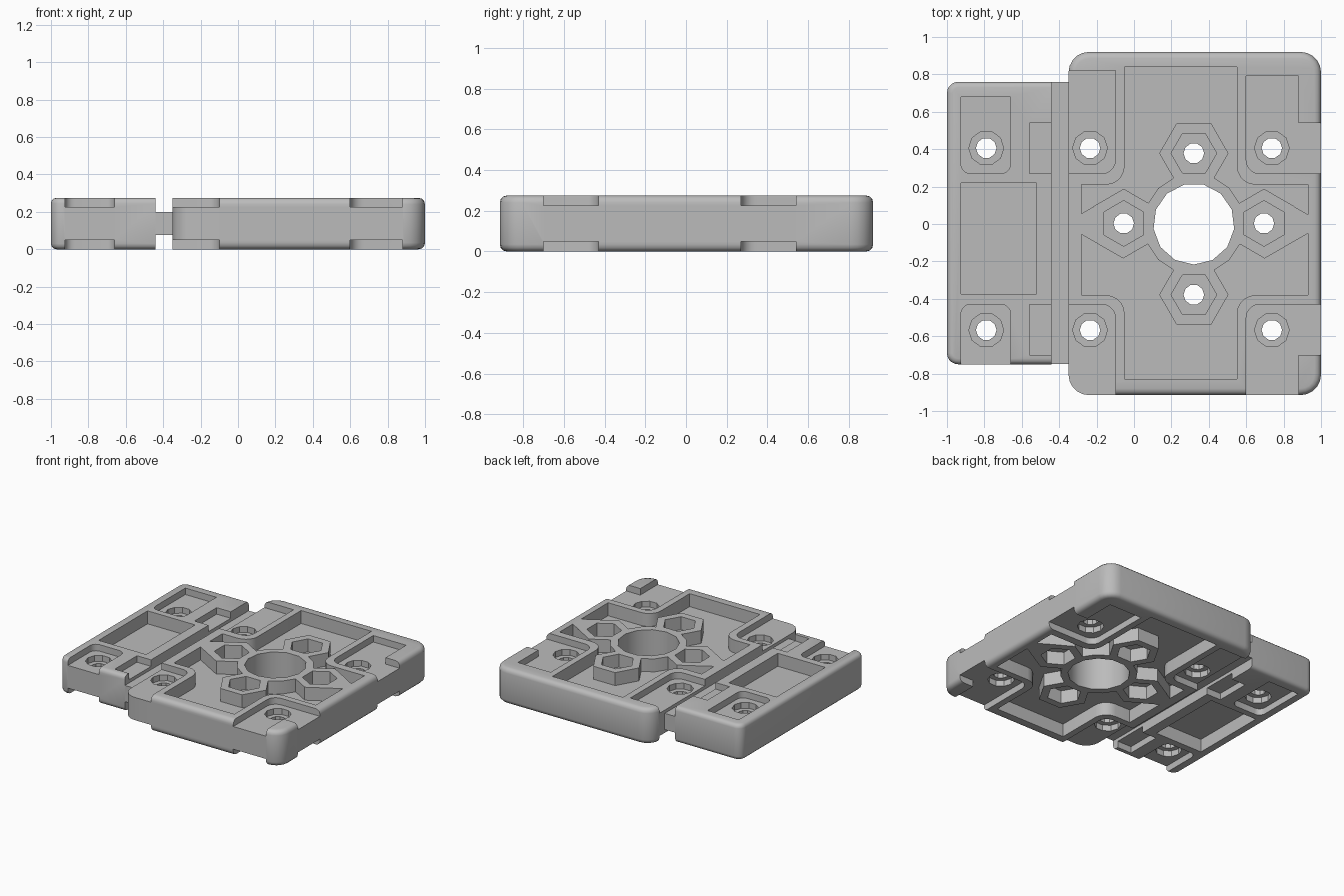
import bpy, bmesh, math
from mathutils import Vector

H = 0.275            # plate thickness
PAD, BORE, FLOOR = 0.225, 0.18, 0.175   # upper levels of the recesses

if "Cube" in bpy.data.objects:
    bpy.data.objects.remove(bpy.data.objects["Cube"])

grey = bpy.data.materials.new("plain grey")
grey.use_nodes = True
grey.diffuse_color = (0.5, 0.5, 0.5, 1)
grey.node_tree.nodes["Principled BSDF"].inputs["Base Color"].default_value = (0.5, 0.5, 0.5, 1)


def outline(points, segs=5):
    """Polygon from (x, y) or (x, y, radius) corners; square corners are rounded."""
    out = []
    for i, p in enumerate(points):
        here = Vector(p[:2])
        if len(p) == 2:
            out.append(here)
            continue
        a = (Vector(points[i - 1][:2]) - here).normalized()
        b = (Vector(points[(i + 1) % len(points)][:2]) - here).normalized()
        for k in range(segs + 1):
            t = math.pi / 2 * k / segs
            out.append(here + p[2] * (a * (1 - math.sin(t)) + b * (1 - math.cos(t))))
    return out


def ngon(x, y, r, sides, start=0):
    return [(x + r * math.cos(math.radians(start) + math.tau * k / sides),
             y + r * math.sin(math.radians(start) + math.tau * k / sides)) for k in range(sides)]


def rect(x0, y0, x1, y1):
    return [(x0, y0), (x1, y0), (x1, y1), (x0, y1)]


def prism(name, pts, z0, z1, fillet=0, sharp_x=None):
    """Extrude an outline; optionally round its rims except along x = sharp_x."""
    bm = bmesh.new()
    low = [bm.verts.new((p[0], p[1], z0)) for p in pts]
    face = bm.faces.new(low)
    top = bmesh.ops.extrude_face_region(bm, geom=[face])["geom"]
    bmesh.ops.translate(bm, vec=(0, 0, z1 - z0), verts=[g for g in top if isinstance(g, bmesh.types.BMVert)])
    bmesh.ops.recalc_face_normals(bm, faces=bm.faces)
    if fillet:
        rim = [e for e in bm.edges
               if abs(e.verts[0].co.z - e.verts[1].co.z) < 1e-5
               and not all(abs(v.co.x - sharp_x) < 1e-4 for v in e.verts)]
        bmesh.ops.bevel(bm, geom=rim, offset=fillet, segments=3, profile=0.5,
                        affect='EDGES', clamp_overlap=True)
    me = bpy.data.meshes.new(name)
    bm.to_mesh(me)
    bm.free()
    me.materials.append(grey)
    ob = bpy.data.objects.new(name, me)
    bpy.context.collection.objects.link(ob)
    return ob


def subtract(ob, cutter):
    mod = ob.modifiers.new("cut", 'BOOLEAN')
    mod.operation, mod.solver, mod.object = 'DIFFERENCE', 'EXACT', cutter
    bpy.context.view_layer.objects.active = ob
    bpy.ops.object.modifier_apply(modifier=mod.name)
    bpy.data.objects.remove(cutter)


def recess(ob, pts, level, keep=()):
    """Cut the same recess into the top and bottom, leaving the kept outlines standing."""
    for z0, z1 in ((level, H + 0.1), (-0.1, H - level)):
        cutter = prism("cutter", pts, z0, z1)
        for k in keep:
            subtract(cutter, prism("boss", k, -0.3, 0.6))
        subtract(ob, cutter)


def through(ob, pts):
    subtract(ob, prism("cutter", pts, -0.2, 0.5))


def mounting_hole(ob, x, y):
    recess(ob, ngon(x, y, 0.093, 10), BORE)
    through(ob, ngon(x, y, 0.055, 10))


HOLE_Y = (0.406, -0.567)

# Main plate
main = prism("main_plate", outline([(-0.35, -0.915, 0.11), (1, -0.915, 0.11),
                                    (1, 0.92, 0.11), (-0.35, 0.92, 0.11)]),
             0, H, 0.035, -0.35)

# Bosses around the centre: ring, four hexagons, and wedges to the sides
CX = 0.32
nuts = [(CX, 0.378, 0), (CX, -0.378, 0), (CX - 0.375, 0.003, 30), (CX + 0.375, 0.003, 30)]
bosses = [ngon(CX, 0, 0.27, 16)] + [ngon(x, y, 0.185, 6, a) for x, y, a in nuts]
for x, s in ((CX - 0.375, -1), (CX + 0.375, 1)):
    bosses.append([(x, 0.186), (x + 0.26 * s, 0.036), (x + 0.26 * s, -0.036), (x, -0.186)])

# Cross-shaped pocket around the bosses
recess(main, outline([(-0.05, 0.84), (-0.05, 0.21, 0.1), (-0.28, 0.21), (-0.28, -0.38),
                      (-0.05, -0.38, 0.1), (-0.05, -0.83), (0.55, -0.83), (0.55, -0.38, 0.1),
                      (0.93, -0.38), (0.93, 0.21), (0.55, 0.21, 0.1), (0.55, 0.84)]),
       FLOOR, bosses)

# Corner pads
recess(main, outline([(-0.5, 0.27), (-0.10, 0.27, 0.07), (-0.10, 0.82), (-0.5, 0.82)]), PAD)
recess(main, outline([(-0.5, -0.43), (-0.10, -0.43, 0.07), (-0.10, -1.1), (-0.5, -1.1)]), PAD)
recess(main, outline([(0.6, 0.27, 0.07), (1.1, 0.27), (1.1, 0.54), (0.88, 0.54),
                      (0.88, 0.79), (0.6, 0.79)]), PAD)
recess(main, outline([(0.6, -0.43, 0.07), (1.1, -0.43), (1.1, -0.70), (0.88, -0.70),
                      (0.88, -1.1), (0.6, -1.1)]), PAD)

# Holes of the main plate
for x, y, a in nuts:
    recess(main, ngon(x, y, 0.122, 6, a), FLOOR)
    through(main, ngon(x, y, 0.055, 10))
through(main, ngon(CX, 0, 0.217, 13, -90))
for x in (-0.235, 0.737):
    for y in HOLE_Y:
        mounting_hole(main, x, y)

# Side plate with pocket, pads and notches
side = prism("side_plate", outline([(-1, -0.75, 0.06), (-0.44, -0.75), (-0.44, 0.76), (-1, 0.76, 0.06)]),
             0, H, 0.03, -0.44)
recess(side, rect(-0.925, -0.375, -0.52, 0.22), FLOOR)
recess(side, outline([(-0.925, 0.27, 0.05), (-0.66, 0.27, 0.05), (-0.66, 0.68), (-0.925, 0.68)]), PAD)
recess(side, outline([(-0.925, -0.43, 0.05), (-0.66, -0.43, 0.05), (-0.66, -0.9), (-0.925, -0.9)]), PAD)
recess(side, rect(-0.56, 0.27, -0.3, 0.54), PAD)
recess(side, rect(-0.56, -0.70, -0.3, -0.43), PAD)
for y in HOLE_Y:
    mounting_hole(side, -0.79, y)

# Thin bridge joining the plates
bridge = prism("bridge", rect(-0.45, -0.749, -0.34, 0.759), 0.075, 0.2)

# Smooth the rounded edges only
for ob in (main, side, bridge):
    bpy.ops.object.select_all(action='DESELECT')
    ob.select_set(True)
    bpy.context.view_layer.objects.active = ob
    bpy.ops.object.shade_smooth_by_angle(angle=math.radians(31))
